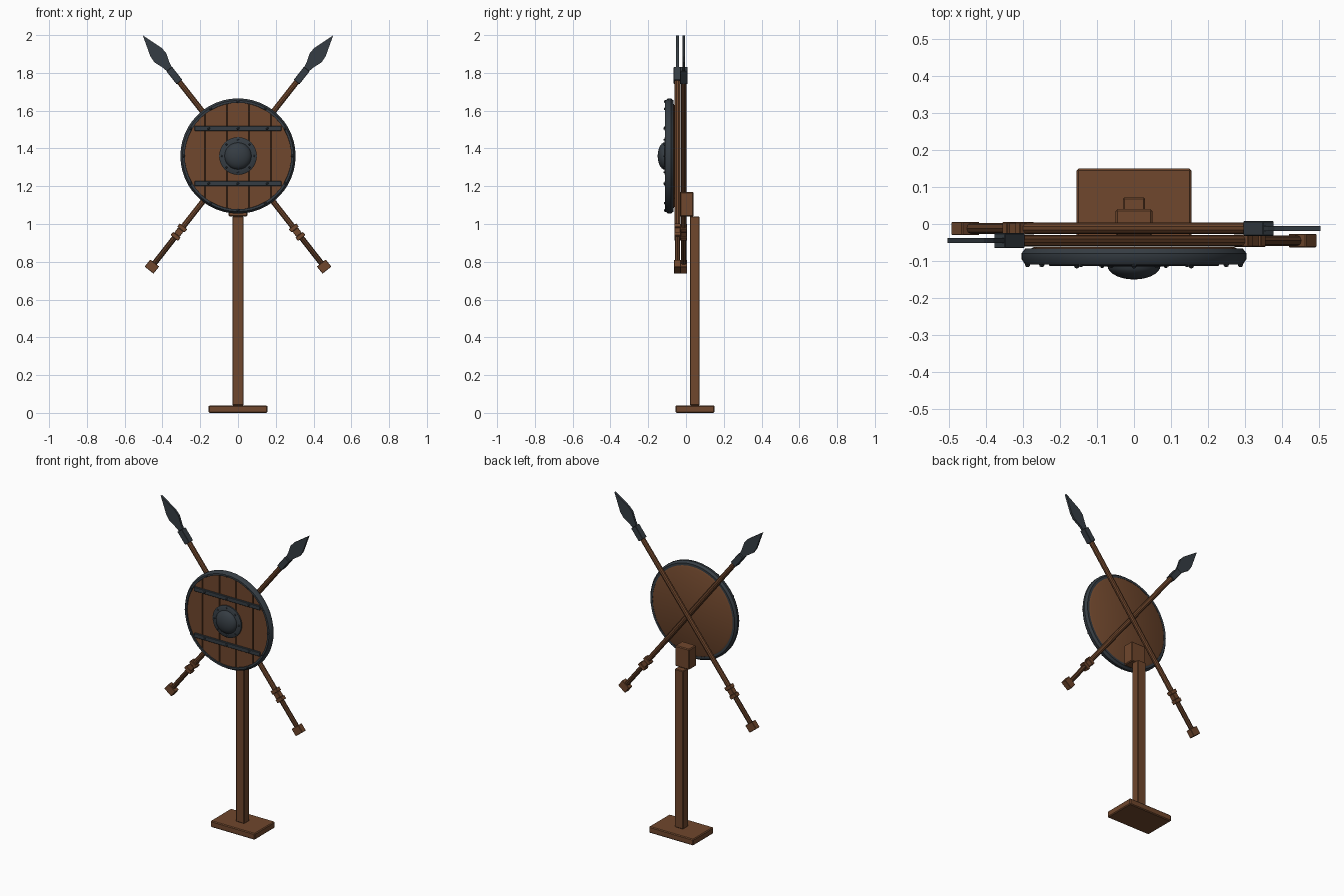
import bpy, bmesh, math
from mathutils import Matrix, Vector

if "Cube" in bpy.data.objects:
    bpy.data.objects.remove(bpy.data.objects["Cube"])


def material(name, rgb):
    m = bpy.data.materials.new(name)
    m.use_nodes = True
    m.diffuse_color = (*rgb, 1)
    bsdf = m.node_tree.nodes["Principled BSDF"]
    bsdf.inputs["Base Color"].default_value = (*rgb, 1)
    bsdf.inputs["Roughness"].default_value = 0.8
    return m


WOOD = material("brown wood", (0.16, 0.063, 0.026))
GRIP = material("dark leather", (0.095, 0.039, 0.017))
SEAM = material("plank seam", (0.04, 0.018, 0.009))
IRON = material("dark iron", (0.036, 0.046, 0.056))

CENTRE = Vector((0, 0, 1.36))


def finish(name, bm, mat, bevel=0, smooth=False, matrix=None):
    if matrix:
        bm.transform(matrix)
    bmesh.ops.recalc_face_normals(bm, faces=bm.faces)
    mesh = bpy.data.meshes.new(name)
    bm.to_mesh(mesh)
    bm.free()
    mesh.materials.append(mat)
    ob = bpy.data.objects.new(name, mesh)
    bpy.context.collection.objects.link(ob)
    if bevel:
        mod = ob.modifiers.new("Bevel", "BEVEL")
        mod.width, mod.segments = bevel, 1
    if smooth:
        bpy.ops.object.select_all(action="DESELECT")
        ob.select_set(True)
        bpy.context.view_layer.objects.active = ob
        bpy.ops.object.shade_smooth_by_angle(angle=math.radians(35))
    return ob


def box(name, lo, hi, mat, bevel=0, matrix=None):
    lo, hi = Vector(lo), Vector(hi)
    bm = bmesh.new()
    bmesh.ops.create_cube(bm, size=1, matrix=Matrix.Translation((lo + hi) / 2)
                          @ Matrix.Diagonal((*(hi - lo), 1)))
    return finish(name, bm, mat, bevel, matrix=matrix)


def rod(name, radius, z0, z1, mat, matrix, sides=10):
    bm = bmesh.new()
    bmesh.ops.create_cone(bm, cap_ends=True, segments=sides, radius1=radius,
                          radius2=radius, depth=z1 - z0,
                          matrix=Matrix.Translation((0, 0, (z0 + z1) / 2)))
    return finish(name, bm, mat, smooth=True, matrix=matrix)


def turned(name, profile, mat, sides=48, closed=False, smooth=True):
    """Spin (radius, y) points around the shield axis."""
    bm = bmesh.new()
    verts = [bm.verts.new((r, y, 0)) for r, y in profile]
    edges = [bm.edges.new(pair) for pair in zip(verts, verts[1:])]
    if closed:
        edges.append(bm.edges.new((verts[-1], verts[0])))
    bmesh.ops.spin(bm, geom=verts + edges, cent=(0, 0, 0), axis=(0, 1, 0),
                   angle=math.tau, steps=sides)
    bmesh.ops.remove_doubles(bm, verts=bm.verts, dist=1e-5)
    return finish(name, bm, mat, smooth=smooth, matrix=Matrix.Translation(CENTRE))


# Stand
box("base", (-0.155, -0.055, 0), (0.155, 0.15, 0.04), WOOD, 0.005)
box("post", (-0.03, 0.02, 0.04), (0.03, 0.072, 1.04), WOOD, 0.004)
box("mount_block", (-0.05, -0.032, 1.04), (0.05, 0.04, 1.17), WOOD, 0.005)

# Shield body and rim
turned("shield_backing", [(0, -0.062), (0.27, -0.062), (0.285, -0.07),
                          (0.285, -0.09), (0, -0.09)], WOOD)
turned("shield_rim", [(0.28, -0.066), (0.294, -0.066), (0.305, -0.08),
                      (0.305, -0.094), (0.294, -0.11), (0.282, -0.11)],
       IRON, closed=True)

# Planks cut from a disc, with dark seams between them
turned("plank_seams", [(0, -0.09), (0.284, -0.09), (0.284, -0.094), (0, -0.094)], SEAM)
PITCH, GAP, R = 0.117, 0.006, 0.284
for i in range(-2, 3):
    x0 = max(-R + 0.001, (i - 0.5) * PITCH + GAP / 2)
    x1 = min(R - 0.001, (i + 0.5) * PITCH - GAP / 2)
    xs = [x0 + (x1 - x0) * k / 10 for k in range(11)]
    outline = [(x, math.sqrt(R * R - x * x)) for x in xs]
    outline += [(x, -z) for x, z in reversed(outline)]
    bm = bmesh.new()
    face = bm.faces.new([bm.verts.new((x, -0.094, z)) for x, z in outline])
    ext = bmesh.ops.extrude_face_region(bm, geom=[face])
    moved = [v for v in ext["geom"] if isinstance(v, bmesh.types.BMVert)]
    bmesh.ops.translate(bm, verts=moved, vec=(0, -0.008, 0))
    finish(f"plank_{i + 3}", bm, WOOD, matrix=Matrix.Translation(CENTRE))

# Boss
turned("boss_flange", [(0.06, -0.1), (0.1, -0.1), (0.1, -0.111), (0.094, -0.115),
                       (0.06, -0.115)], IRON, 32, closed=True)
dome = [(0.072 * math.cos(a), -0.112 - 0.038 * math.sin(a))
        for a in (math.pi / 2 * k / 7 for k in range(8))]
turned("boss_dome", dome, IRON, 24)


def rivet(name, x, y, z, radius):
    bm = bmesh.new()
    bmesh.ops.create_icosphere(bm, subdivisions=1, radius=radius)
    finish(name, bm, IRON, smooth=True,
           matrix=Matrix.Translation(CENTRE + Vector((x, y, z))))


# Straps and rivets
for label, z in (("upper", 0.146), ("lower", -0.146)):
    box(f"{label}_strap", (-0.23, -0.113, CENTRE.z + z - 0.013),
        (0.23, -0.1, CENTRE.z + z + 0.013), IRON, 0.002)
    for x in (-0.155, 0, 0.155):
        rivet(f"{label}_strap_rivet", x, -0.113, z, 0.008)
for count, radius, size, y, label in ((12, 0.288, 0.008, -0.11, "rim"),
                                      (8, 0.086, 0.006, -0.114, "boss")):
    for k in range(count):
        a = math.tau * k / count
        rivet(f"{label}_rivet", radius * math.cos(a), y, radius * math.sin(a), size)


def spear(side, lean, y):
    m = (Matrix.Translation((0, y, 1.356))
         @ Matrix.Rotation(lean * math.radians(38.1), 4, "Y"))

    def block(part, half_w, half_d, z0, z1, mat):
        box(f"{side}_{part}", (-half_w, -half_d, z0), (half_w, half_d, z1), mat, 0.002, m)

    rod(f"{side}_shaft", 0.0155, -0.54, 0.52, WOOD, m)
    rod(f"{side}_grip", 0.0145, -0.72, -0.53, GRIP, m, 8)
    block("butt", 0.03, 0.018, -0.763, -0.715, WOOD)
    block("upper_collar", 0.025, 0.017, -0.49, -0.468, WOOD)
    block("collar_neck", 0.018, 0.016, -0.525, -0.49, WOOD)
    block("lower_collar", 0.025, 0.017, -0.547, -0.525, WOOD)
    block("socket", 0.019, 0.02, 0.503, 0.59, IRON)
    # Leaf blade
    half = [(0.015, 0.58), (0.022, 0.615), (0.04, 0.668), (0.037, 0.705)]
    outline = half + [(0, 0.817)] + [(-x, z) for x, z in reversed(half)]
    bm = bmesh.new()
    face = bm.faces.new([bm.verts.new((x, -0.007, z)) for x, z in outline])
    ext = bmesh.ops.extrude_face_region(bm, geom=[face])
    moved = [v for v in ext["geom"] if isinstance(v, bmesh.types.BMVert)]
    bmesh.ops.translate(bm, verts=moved, vec=(0, 0.014, 0))
    finish(f"{side}_blade", bm, IRON, matrix=m)


spear("left_spear", 1, -0.012)
spear("right_spear", -1, -0.045)
